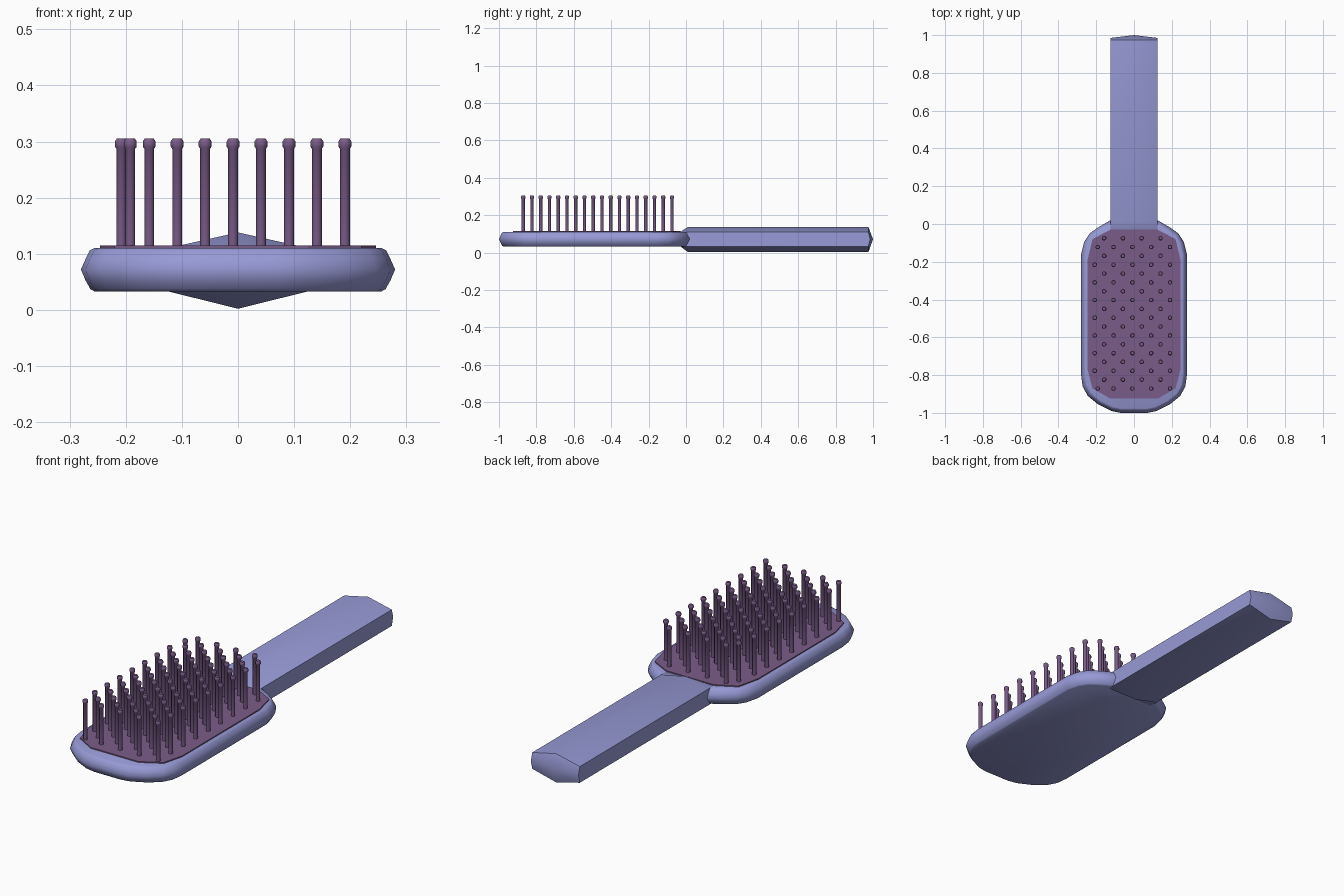
import bpy, bmesh, math
from mathutils import Vector

if "Cube" in bpy.data.objects:
    bpy.data.objects.remove(bpy.data.objects["Cube"])


def material(name, rgb):
    m = bpy.data.materials.new(name)
    m.diffuse_color = (*rgb, 1)
    m.use_nodes = True
    m.node_tree.nodes["Principled BSDF"].inputs["Base Color"].default_value = m.diffuse_color
    return m


BLUE = material("periwinkle", (0.31, 0.325, 0.67))
PURPLE = material("plum", (0.195, 0.108, 0.25))


def finish(bm, name, mat, angle):
    bmesh.ops.recalc_face_normals(bm, faces=bm.faces)
    me = bpy.data.meshes.new(name)
    bm.to_mesh(me)
    bm.free()
    me.materials.append(mat)
    ob = bpy.data.objects.new(name, me)
    bpy.context.collection.objects.link(ob)
    bpy.ops.object.select_all(action='DESELECT')
    ob.select_set(True)
    bpy.context.view_layer.objects.active = ob
    bpy.ops.object.shade_smooth_by_angle(angle=math.radians(angle))
    return ob


def loft(bm, rings, cap_start=True, cap_end=True):
    """Skin a list of closed rings with equal point counts."""
    vs = [[bm.verts.new(p) for p in r] for r in rings]
    n = len(vs[0])
    for a, b in zip(vs, vs[1:]):
        for i in range(n):
            j = (i + 1) % n
            bm.faces.new((a[i], a[j], b[j], b[i]))
    if cap_start:
        bm.faces.new(vs[0])
    if cap_end:
        bm.faces.new(vs[-1])
    return vs


def mirrored(half):
    """Close a right-hand half outline over x = 0."""
    return half + [(-x, y) for x, y in reversed(half)]


def inset(pts, d):
    """Shrink an outline evenly by d."""
    out, n = [], len(pts)
    for i in range(n):
        p, a, b = (Vector(pts[k % n]) for k in (i, i - 1, i + 1))
        e1, e2 = (p - a).normalized(), (b - p).normalized()
        n1, n2 = Vector((-e1.y, e1.x)), Vector((-e2.y, e2.x))
        m = (n1 + n2) / (1 + n1.dot(n2))
        out.append(p - m * d)
    return out


# paddle head: rounded outline with a bulging rim (half runs back to front)
outline = mirrored([(0.125, 0.02), (0.19, -0.018), (0.235, -0.05), (0.264, -0.095),
                    (0.28, -0.16), (0.28, -0.80), (0.272, -0.86), (0.245, -0.91),
                    (0.19, -0.955), (0.12, -0.99), (0.07, -1.0)])
# clockwise outline: a negative inset direction shrinks it
SIGN = -1
bm = bmesh.new()
rim = [(0.024, 0.033), (0.017, 0.037), (0.008, 0.053), (0.0, 0.072),
       (0.008, 0.09), (0.016, 0.106), (0.024, 0.11)]
loft(bm, [[(p[0], p[1], z) for p in inset(outline, -SIGN * d)] for d, z in rim])
finish(bm, "paddle_head", BLUE, 47)

# cushion the bristles stand in
pad = mirrored([(0.125, -0.03), (0.22, -0.08), (0.246, -0.19), (0.246, -0.77),
                (0.22, -0.87), (0.125, -0.925)])
bm = bmesh.new()
loft(bm, [[(x, y, z) for x, y in pad] for z in (0.10, 0.115)])
finish(bm, "cushion", PURPLE, 30)


# handle: ridged section that grows out of the head and ends in a blunt point
def section(y, top, bottom, side_y=None):
    s = y if side_y is None else side_y
    w = 0.125
    return [(0, y, top), (w, y, 0.11), (w, s, 0.072), (w, y, 0.033),
            (0, y, bottom), (-w, y, 0.033), (-w, s, 0.072), (-w, y, 0.11)]


bm = bmesh.new()
rings = loft(bm, [section(-0.03, 0.111, 0.033), section(0.012, 0.138, 0.002),
                  section(0.975, 0.138, 0.002, 0.985)], cap_end=False)
tip = bm.verts.new((0, 1.0, 0.072))
end = rings[-1]
for i in range(8):
    bm.faces.new((end[i], end[(i + 1) % 8], tip))
finish(bm, "handle", BLUE, 40)


# bristles: staggered rows of thin stems with ball tips
def bristle(bm, x, y, sides=8):
    prof = [(0.0095, 0.105), (0.0095, 0.287), (0.0125, 0.291),
            (0.0125, 0.300), (0.009, 0.305)]
    ang = [2 * math.pi * (k + 0.5) / sides for k in range(sides)]
    loft(bm, [[(x + r * math.cos(a), y + r * math.sin(a), z) for a in ang]
              for r, z in prof], cap_start=False)


bm = bmesh.new()
for row in range(18):
    y = -0.075 - row * 0.0468
    for col in range(1 - row % 2, 9, 2):
        x = -0.208 + col * 0.0498
        if col == 0 and row in (1, 17):   # corner bristles sit further in
            x += 0.016
        bristle(bm, x, y)
finish(bm, "bristles", PURPLE, 50)
